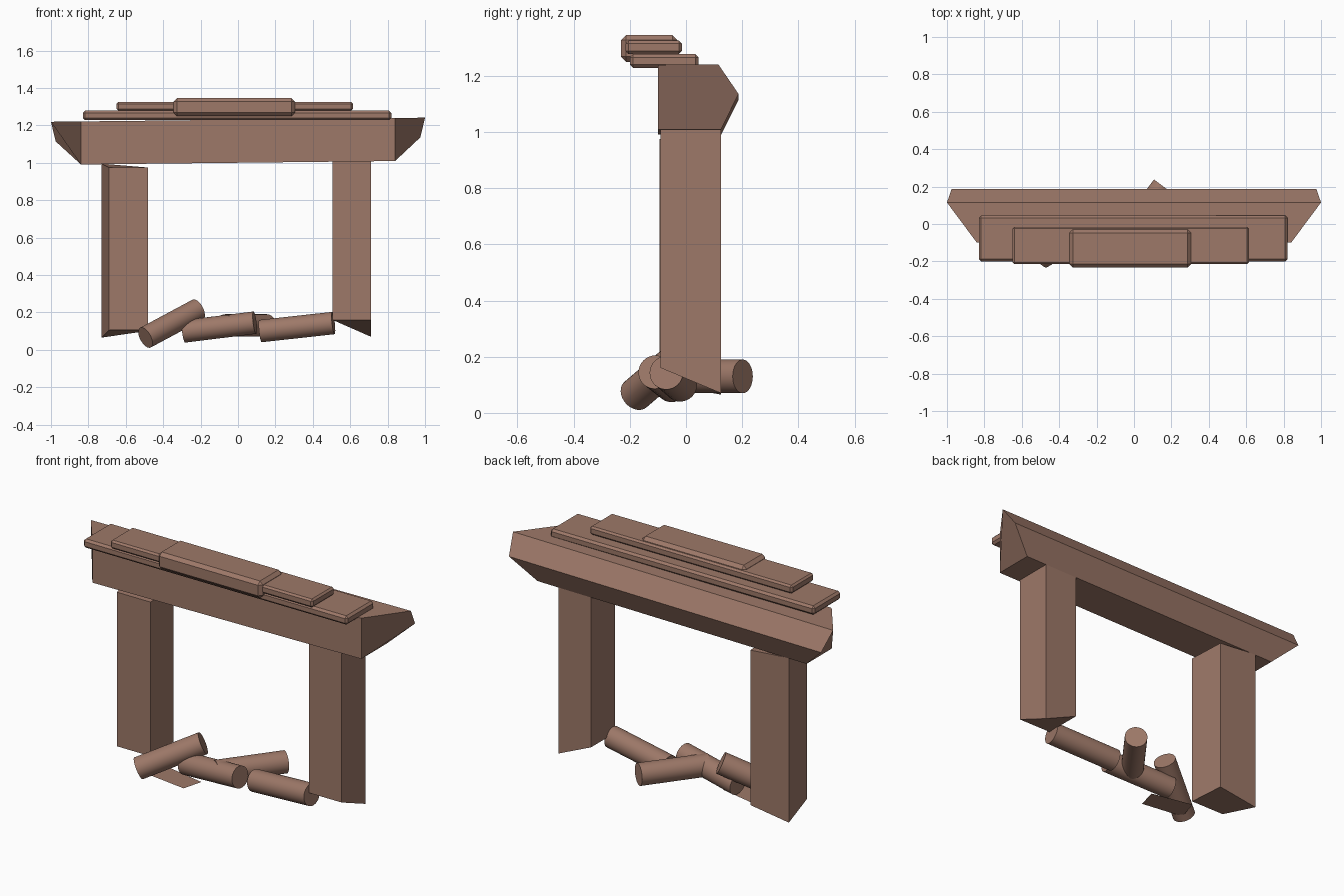
import bpy, bmesh
from mathutils import Vector

if "Cube" in bpy.data.objects:
    bpy.data.objects.remove(bpy.data.objects["Cube"])

mat = bpy.data.materials.new("brown")
mat.diffuse_color = (0.34, 0.19, 0.14, 1)
mat.use_nodes = True
mat.node_tree.nodes["Principled BSDF"].inputs["Base Color"].default_value = mat.diffuse_color


def add_mesh(name, verts, faces):
    me = bpy.data.meshes.new(name)
    me.from_pydata(verts, [], faces)
    bm = bmesh.new()
    bm.from_mesh(me)
    if len(faces) > 1:
        bmesh.ops.recalc_face_normals(bm, faces=bm.faces)
    bm.to_mesh(me)
    bm.free()
    me.materials.append(mat)
    ob = bpy.data.objects.new(name, me)
    bpy.context.collection.objects.link(ob)
    return ob


def prism(name, ring_a, ring_b):
    n = len(ring_a)
    faces = [list(range(n)), list(range(n, 2 * n))]
    faces += [[i, (i + 1) % n, n + (i + 1) % n, n + i] for i in range(n)]
    return add_mesh(name, ring_a + ring_b, faces)


def slab(name, lo, hi, bevel):
    rings = [[(lo[0], lo[1], z), (hi[0], lo[1], z), (hi[0], hi[1], z), (lo[0], hi[1], z)]
             for z in (lo[2], hi[2])]
    ob = prism(name, *rings)
    m = ob.modifiers.new("bevel", 'BEVEL')
    m.width = bevel
    m.segments = 1


def log(name, a, b, r=0.06):
    a, b = Vector(a), Vector(b)
    d = b - a
    bpy.ops.mesh.primitive_cylinder_add(vertices=32, radius=r, depth=d.length, location=(a + b) / 2,
                                        rotation=d.to_track_quat('Z', 'Y').to_euler())
    ob = bpy.context.object
    ob.name = name
    ob.data.materials.append(mat)
    bpy.ops.object.shade_smooth_by_angle()


# lintel beam: (y, z, half length) section with flared ends and a slight lean
section = [(-0.10, 1.23, 0.84), (0.115, 1.23, 1.0), (0.187, 1.125, 0.975),
           (0.125, 1.0, 0.84), (-0.10, 1.0, 0.84)]
prism("lintel", *[[(s * h, y, z + 0.011 * s * h) for y, z, h in section] for s in (-1, 1)])

# stepped mantel boards
slab("lower_board", (-0.83, -0.20, 1.228), (0.82, 0.045, 1.278), 0.012)
slab("middle_board", (-0.65, -0.215, 1.278), (0.615, -0.015, 1.325), 0.01)
slab("top_board", (-0.345, -0.232, 1.25), (0.305, -0.03, 1.345), 0.018)

# posts with broken, uneven feet
prism("left_post",
      [(-0.69, -0.095, 0.105), (-0.48, -0.095, 0.105), (-0.49, 0.125, 0.10), (-0.73, 0.125, 0.065)],
      [(-0.69, -0.095, 0.975), (-0.48, -0.095, 0.975), (-0.49, 0.125, 0.975), (-0.73, 0.125, 0.995)])
prism("right_post",
      [(0.505, -0.09, 0.16), (0.71, -0.09, 0.16), (0.71, 0.125, 0.07), (0.505, 0.125, 0.16)],
      [(0.505, -0.09, 1.008), (0.71, -0.09, 1.008), (0.71, 0.125, 1.008), (0.505, 0.125, 1.008)])

# firewood
log("log_left", (-0.495, -0.18, 0.065), (-0.215, -0.005, 0.215))
log("log_middle", (-0.29, -0.05, 0.098), (0.09, -0.11, 0.145))
log("log_back", (-0.07, -0.10, 0.13), (0.155, 0.202, 0.13))
log("log_right", (0.12, -0.02, 0.10), (0.51, -0.07, 0.143))

# flat scrap under the firewood
add_mesh("scrap", [(-0.46, -0.15, 0.03), (-0.21, -0.185, 0.03),
                   (-0.18, -0.07, 0.03), (-0.42, -0.02, 0.03)], [(0, 1, 2, 3)])
